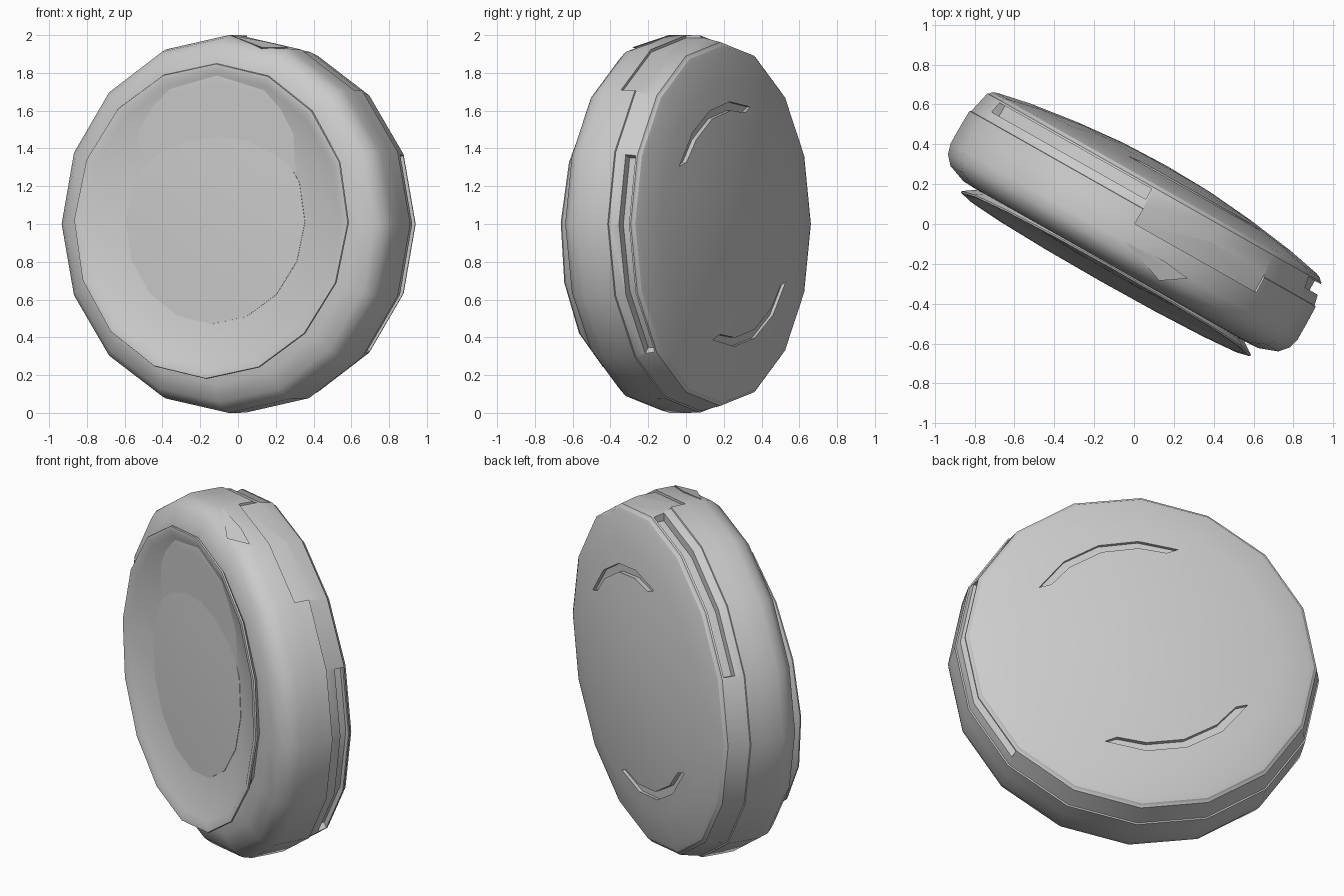
import bpy, bmesh
from math import sin, cos, radians
from mathutils import Vector

if "Cube" in bpy.data.objects:
    bpy.data.objects.remove(bpy.data.objects["Cube"])

TURN = radians(29.5)                       # the disc is turned about z
U = Vector((cos(TURN), -sin(TURN), 0))     # across the disc
V = Vector((-sin(TURN), -cos(TURN), 0))    # disc axis, towards the front


def at(r, angle, v, cz=1.0, tilt=0):
    a = radians(angle)
    return U * (r * cos(a)) + V * (v - tilt * r * sin(a)) + Vector((0, 0, cz + r * sin(a)))


def finish(name, bm):
    bmesh.ops.recalc_face_normals(bm, faces=bm.faces)
    me = bpy.data.meshes.new(name)
    bm.to_mesh(me)
    bm.free()
    ob = bpy.data.objects.new(name, me)
    bpy.context.collection.objects.link(ob)
    return ob


def lathe(name, profile, cz=1.0, phase=0, tilt=0, sides=16):
    """Closed revolved solid; the profile starts and ends on the axis."""
    bm = bmesh.new()
    first = bm.verts.new(at(0, 0, profile[0][1], cz))
    last = bm.verts.new(at(0, 0, profile[-1][1], cz))
    rings = [[bm.verts.new(at(r, phase + i * 360 / sides, v, cz, tilt)) for i in range(sides)]
             for r, v in profile[1:-1]]
    for i in range(sides):
        j = (i + 1) % sides
        bm.faces.new((first, rings[0][i], rings[0][j]))
        bm.faces.new((last, rings[-1][j], rings[-1][i]))
        for a, b in zip(rings, rings[1:]):
            bm.faces.new((a[i], b[i], b[j], a[j]))
    return finish(name, bm)


def arc_block(name, r0, r1, v0, v1, a0, a1, steps, skew=0):
    """Curved bar between two radii, two depths and two angles."""
    bm = bmesh.new()
    loops = []
    for i in range(steps + 1):
        a = a0 + (a1 - a0) * i / steps
        s = skew * (1 if i == 0 else -1 if i == steps else 0)
        loops.append([bm.verts.new(p) for p in (at(r0, a + s, v0), at(r1, a, v0),
                                                at(r1, a, v1), at(r0, a + s, v1))])
    bm.faces.new(loops[0])
    bm.faces.new(loops[-1][::-1])
    for a, b in zip(loops, loops[1:]):
        for k in range(4):
            m = (k + 1) % 4
            bm.faces.new((a[k], b[k], b[m], a[m]))
    return finish(name, bm)


def smooth(ob, angle):
    bpy.ops.object.select_all(action='DESELECT')
    bpy.context.view_layer.objects.active = ob
    ob.select_set(True)
    bpy.ops.object.shade_smooth_by_angle(angle=radians(angle))


# Round case: domed back, stepped seam on the rim, rounded front shoulder
body = lathe("case_body", [
    (0, -.335), (.25, -.328), (.5, -.305), (.75, -.27), (.92, -.235), (.945, -.225),
    (.955, -.212), (.963, -.208), (.99, -.09), (.998, -.088), (1, .0), (1, .10),
    (.985, .155), (.945, .2), (.85, .235), (.74, .24), (0, .2)])

# Cuts: seam tooth, two rim slots, two curved grips in the back
cutters = [
    arc_block("seam_tooth_cutter", .985, 1.1, -.115, -.003, 45.2, 89.8, 2),
    arc_block("top_slot_cutter", .93, 1.12, -.197, -.137, 90.6, 156.9, 3),
    arc_block("side_slot_cutter", .93, 1.1, -.199, -.145, -44.6, 22.1, 3),
    arc_block("upper_grip_cutter", .602, .648, -.4, -.265, 28, 107, 4, 5),
    arc_block("lower_grip_cutter", .602, .648, -.4, -.265, 208, 289, 4, 5)]
# Bake one cut at a time
for c in cutters:
    mod = body.modifiers.new(c.name, 'BOOLEAN')
    mod.operation = 'DIFFERENCE'
    mod.solver = 'EXACT'
    mod.object = c
    bpy.context.view_layer.update()
    cut_mesh = bpy.data.meshes.new_from_object(
        body.evaluated_get(bpy.context.evaluated_depsgraph_get()))
    body.modifiers.clear()
    body.data = cut_mesh
    bpy.data.objects.remove(c)
smooth(body, 30)

# Flared front dish, leaning forward at the bottom
TILT = .05
dish = lathe("front_dish", [
    (0, .17), (.74, .17), (.765, .235), (.835, .283), (.832, .291), (.805, .291),
    (.775, .277), (.5, .235), (0, .22)], cz=1.015, phase=-.5, tilt=TILT)
smooth(dish, 40)

# Shallow lens set in the dish
lens = lathe("lens", [(0, .2), (.545, .2), (.545, .244), (.3, .253), (0, .257)],
             cz=1.015, phase=-.5, tilt=TILT)
smooth(lens, 40)

# Small angular marker on the upper front shoulder
bm = bmesh.new()
for u, v, z in ((.01, .1, 2.0), (.22, .087, 1.965), (.37, .105, 1.935),
                (.25, .185, 1.935), (.2, .1, 1.9)):
    bm.verts.new(U * u + V * v + Vector((0, 0, z)))
bmesh.ops.convex_hull(bm, input=bm.verts)
finish("shoulder_marker", bm)
